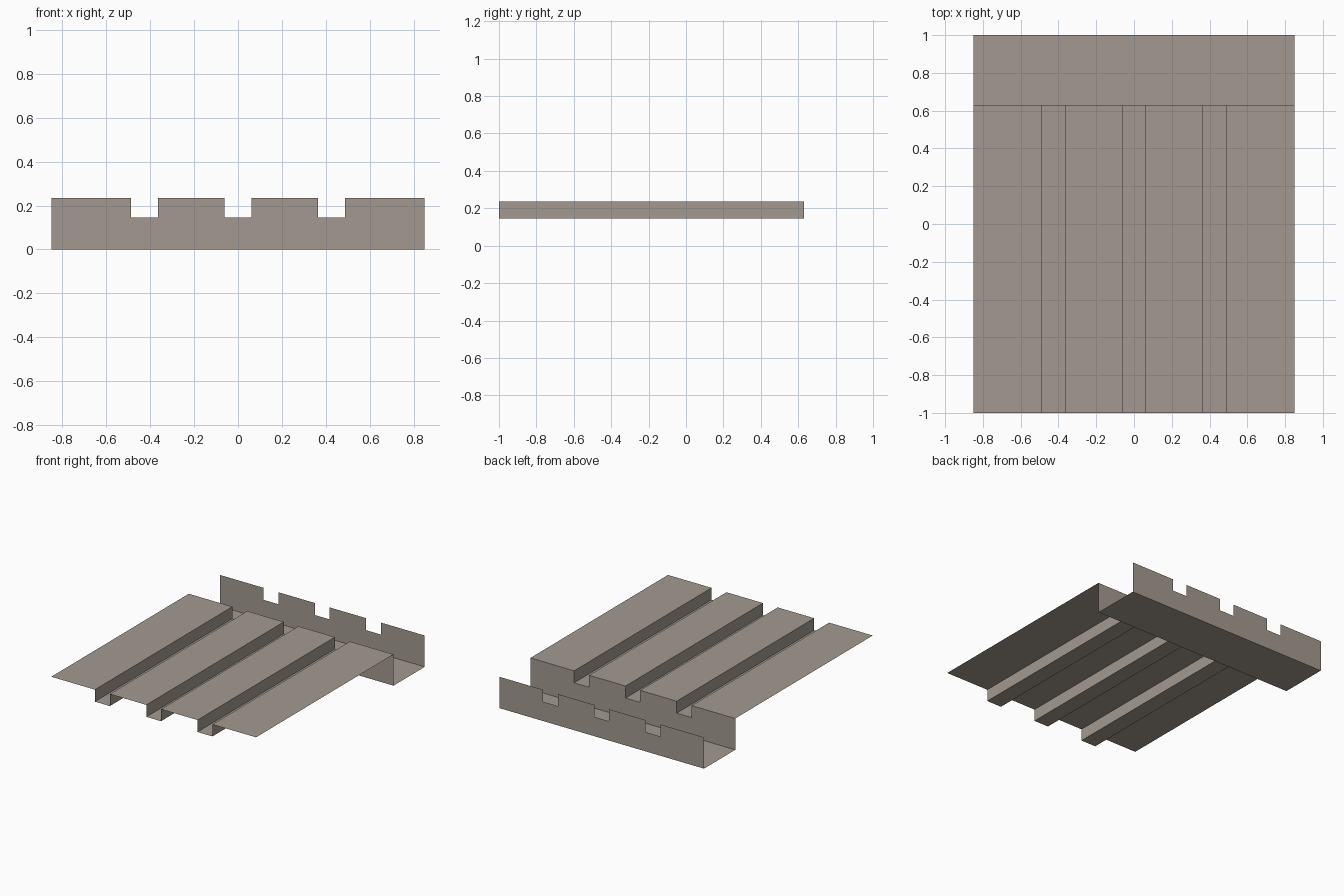
import bpy

if "Cube" in bpy.data.objects:
    bpy.data.objects.remove(bpy.data.objects["Cube"])

HALF_W, TOP, GROOVE = 0.85, 0.235, 0.145
FRONT, WALL, BACK = -1.0, 0.63, 1.0

metal = bpy.data.materials.new("warm grey metal")
metal.diffuse_color = (0.366, 0.323, 0.279, 1)
metal.use_nodes = True
metal.node_tree.nodes["Principled BSDF"].inputs["Base Color"].default_value = metal.diffuse_color


def add_part(name, verts, faces):
    mesh = bpy.data.meshes.new(name)
    mesh.from_pydata(verts, [], faces)
    mesh.materials.append(metal)
    obj = bpy.data.objects.new(name, mesh)
    bpy.context.collection.objects.link(obj)
    return obj


# Ribbed cross-section (x, z) with three square channels
profile = [(-HALF_W, TOP)]
for a, b in ((-0.488, -0.364), (-0.061, 0.061), (0.364, 0.488)):
    profile += [(a, TOP), (a, GROOVE), (b, GROOVE), (b, TOP)]
profile.append((HALF_W, TOP))
n = len(profile)

# Ribbed sheet: the profile swept from front to gutter, no thickness
add_part("ribbed_sheet",
         [(x, y, z) for y in (FRONT, WALL) for x, z in profile],
         [(i, i + 1, n + i + 1, n + i) for i in range(n - 1)])


# Notched walls: the profile closed down to the ground
def notched_wall(name, y):
    outline = profile + [(HALF_W, 0), (-HALF_W, 0)]
    add_part(name, [(x, y, z) for x, z in outline], [tuple(range(n + 2))])


notched_wall("gutter_inner_wall", WALL)
notched_wall("gutter_outer_wall", BACK)

# Gutter floor
add_part("gutter_floor",
         [(-HALF_W, WALL, 0), (HALF_W, WALL, 0), (HALF_W, BACK, 0), (-HALF_W, BACK, 0)],
         [(0, 1, 2, 3)])
